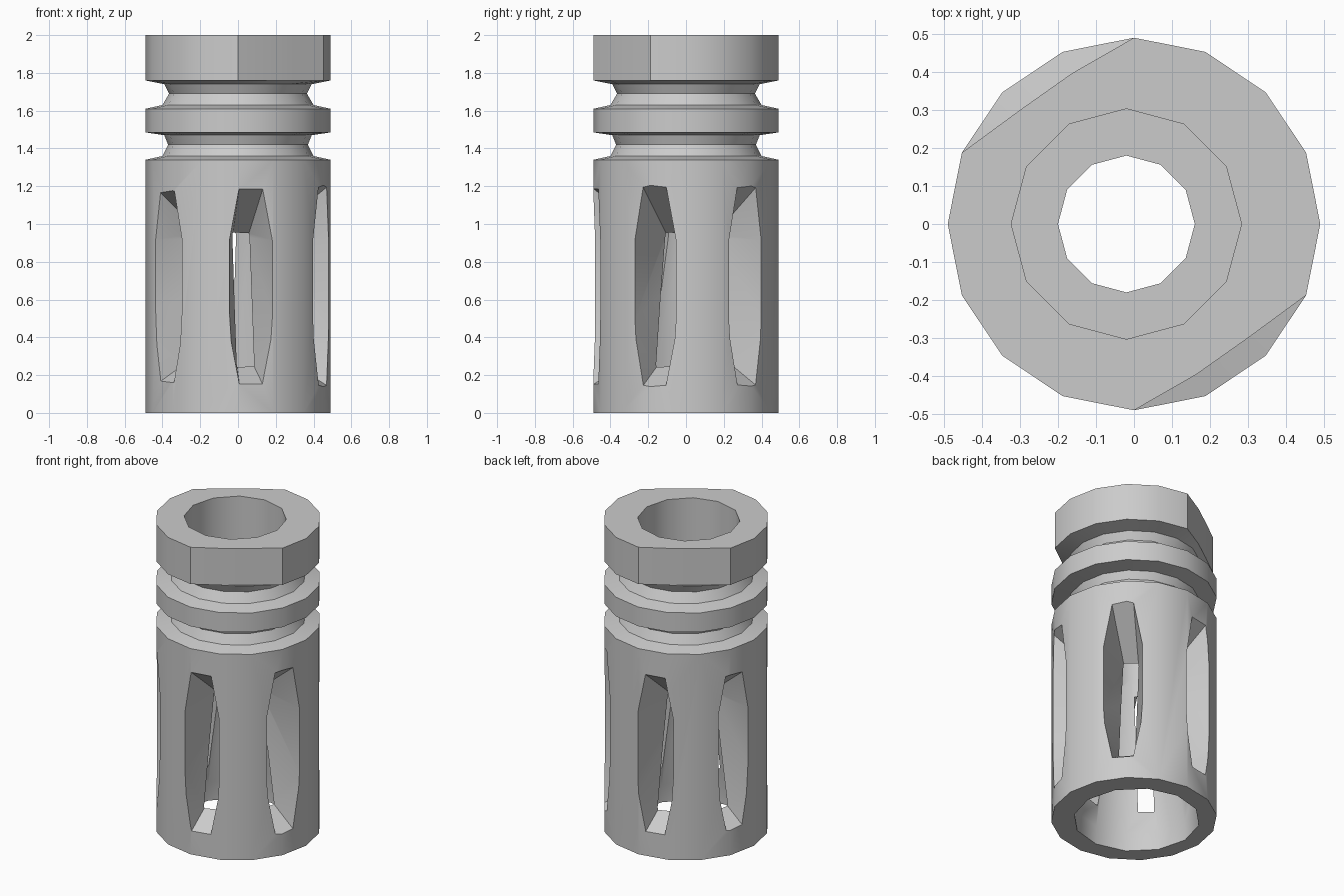
import bpy, bmesh, math
from mathutils import Vector, Matrix

if "Cube" in bpy.data.objects:
    bpy.data.objects.remove(bpy.data.objects["Cube"])

CORE_X = -0.02                      # bore and slots sit slightly off the outer axis


def to_object(name, bm):
    bmesh.ops.recalc_face_normals(bm, faces=bm.faces)
    mesh = bpy.data.meshes.new(name)
    bm.to_mesh(mesh)
    bm.free()
    obj = bpy.data.objects.new(name, mesh)
    bpy.context.collection.objects.link(obj)
    return obj


def lathe(name, profile, sides, cx=0.0, shape=None):
    """Capped solid of revolution from (radius, z) pairs."""
    bm = bmesh.new()
    rings = []
    for r, z in profile:
        ring = []
        for i in range(sides):
            a = math.tau * i / sides
            p = Vector((r * math.cos(a), r * math.sin(a), z))
            if shape:
                p = shape(p)
            ring.append(bm.verts.new((p.x + cx, p.y, p.z)))
        rings.append(ring)
    for lo, hi in zip(rings, rings[1:]):
        for i in range(sides):
            j = (i + 1) % sides
            bm.faces.new((lo[i], lo[j], hi[j], hi[i]))
    bm.faces.new(rings[0][::-1])
    bm.faces.new(rings[-1])
    return to_object(name, bm)


def collar_flats(p):
    """Two opposite flats on the top collar."""
    if p.z > 1.75:
        d = abs(-0.577 * p.x + 0.817 * p.y)
        if d > 0.418:
            p.x *= 0.418 / d
            p.y *= 0.418 / d
    return p


def slot_cutter(angle):
    """Tapered slot pointing to -y, turned by angle about the core axis."""
    bm = bmesh.new()
    half = [(0.126, 0.067, 0.53), (0.43, 0.127, 0.53), (0.91, 0.127, 0.53),
            (1.222, 0.067, 0.53), (0.25, 0.045, 0.325), (0.945, 0.043, 0.185)]
    for z, w, r in half:
        for s in (-1, 1):
            bm.verts.new((s * w, -r, z))
    bmesh.ops.convex_hull(bm, input=bm.verts)
    bm.transform(Matrix.Translation((CORE_X, 0, 0)) @ Matrix.Rotation(angle, 4, 'Z'))
    return to_object("slot_cutter", bm)


def cut(target, cutter):
    mod = target.modifiers.new("cut", 'BOOLEAN')
    mod.operation = 'DIFFERENCE'
    mod.solver = 'EXACT'
    mod.object = cutter
    bpy.context.view_layer.objects.active = target
    bpy.ops.object.modifier_apply(modifier=mod.name)
    bpy.data.objects.remove(cutter)


# outer body with two grooves and the top collar
R = 0.49
body = lathe("slotted_sleeve", [
    (R, 0), (R, 1.34), (0.40, 1.36), (0.37, 1.42), (0.39, 1.47),
    (R, 1.485), (R, 1.61), (0.40, 1.63), (0.365, 1.69), (0.39, 1.74),
    (R, 1.76), (R, 2.0)], 16, shape=collar_flats)

# tapered chamber, narrow bore and wide upper socket
cut(body, lathe("bore_cutter", [
    (0.375, -0.1), (0.37, 0.12), (0.18, 1.06), (0.18, 1.3),
    (0.303, 1.3), (0.303, 2.1)], 12, CORE_X))

# six slots around the chamber
for i in range(6):
    cut(body, slot_cutter(math.radians(10.5 + 60 * i)))

# smooth round walls, crisp edges
bpy.ops.object.select_all(action='DESELECT')
body.select_set(True)
bpy.context.view_layer.objects.active = body
bpy.ops.object.shade_smooth_by_angle(angle=math.radians(32))
